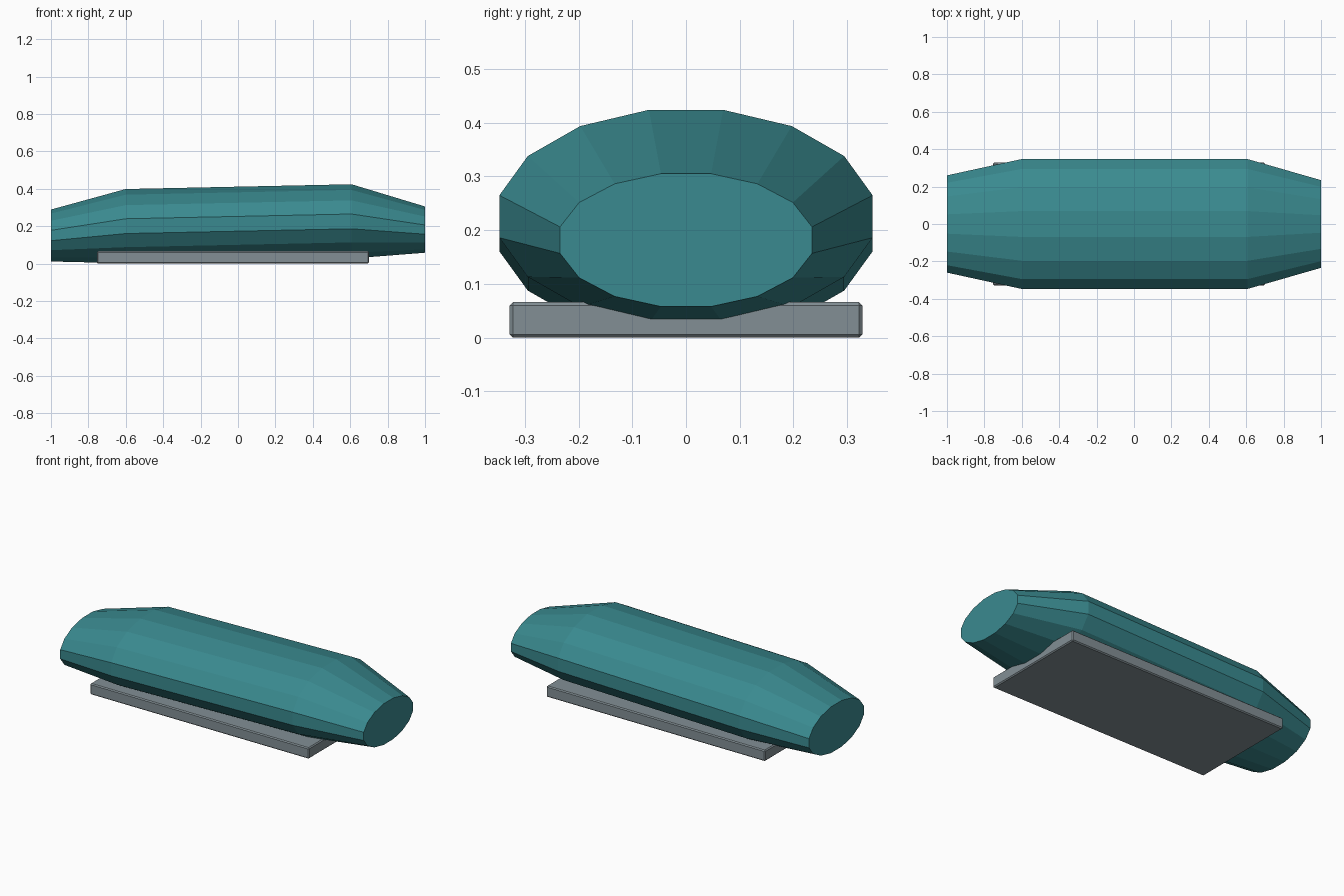
import bpy, bmesh, math

if "Cube" in bpy.data.objects:
    bpy.data.objects.remove(bpy.data.objects["Cube"])

def material(name, rgb):
    m = bpy.data.materials.new(name)
    m.diffuse_color = (*rgb, 1.0)
    m.use_nodes = True
    m.node_tree.nodes["Principled BSDF"].inputs["Base Color"].default_value = m.diffuse_color
    return m

teal = material("teal", (0.042, 0.255, 0.278))
grey = material("slate grey", (0.225, 0.275, 0.30))

def finish(name, bm, mat):
    bmesh.ops.recalc_face_normals(bm, faces=bm.faces)
    mesh = bpy.data.meshes.new(name)
    bm.to_mesh(mesh)
    bm.free()
    mesh.materials.append(mat)
    obj = bpy.data.objects.new(name, mesh)
    bpy.context.collection.objects.link(obj)
    return obj

# Faceted body: 16-sided elliptical sections (x, centre z, y radius, z radius)
SIDES = 16
sections = [(-1.0, 0.150, 0.265, 0.1415),
            (-0.6, 0.200, 0.354, 0.2023),
            (0.607, 0.2255, 0.354, 0.2023),
            (1.0, 0.1815, 0.239, 0.126)]
bm = bmesh.new()
rings = []
for x, cz, ry, rz in sections:
    angles = [2 * math.pi * (i + 0.5) / SIDES for i in range(SIDES)]
    rings.append([bm.verts.new((x, ry * math.cos(a), cz + rz * math.sin(a))) for a in angles])
for r0, r1 in zip(rings, rings[1:]):
    for i in range(SIDES):
        j = (i + 1) % SIDES
        bm.faces.new((r0[i], r0[j], r1[j], r1[i]))
bm.faces.new(rings[0])
bm.faces.new(rings[-1])
finish("body", bm, teal)

# Mounting plate with small chamfered edges
bm = bmesh.new()
bmesh.ops.create_cube(bm, size=1.0)
for v in bm.verts:
    v.co = (v.co.x * 1.455 - 0.0275, v.co.y * 0.656, (v.co.z + 0.5) * 0.066)
bmesh.ops.bevel(bm, geom=bm.edges[:], offset=0.006, segments=1, affect='EDGES')
finish("base_plate", bm, grey)
